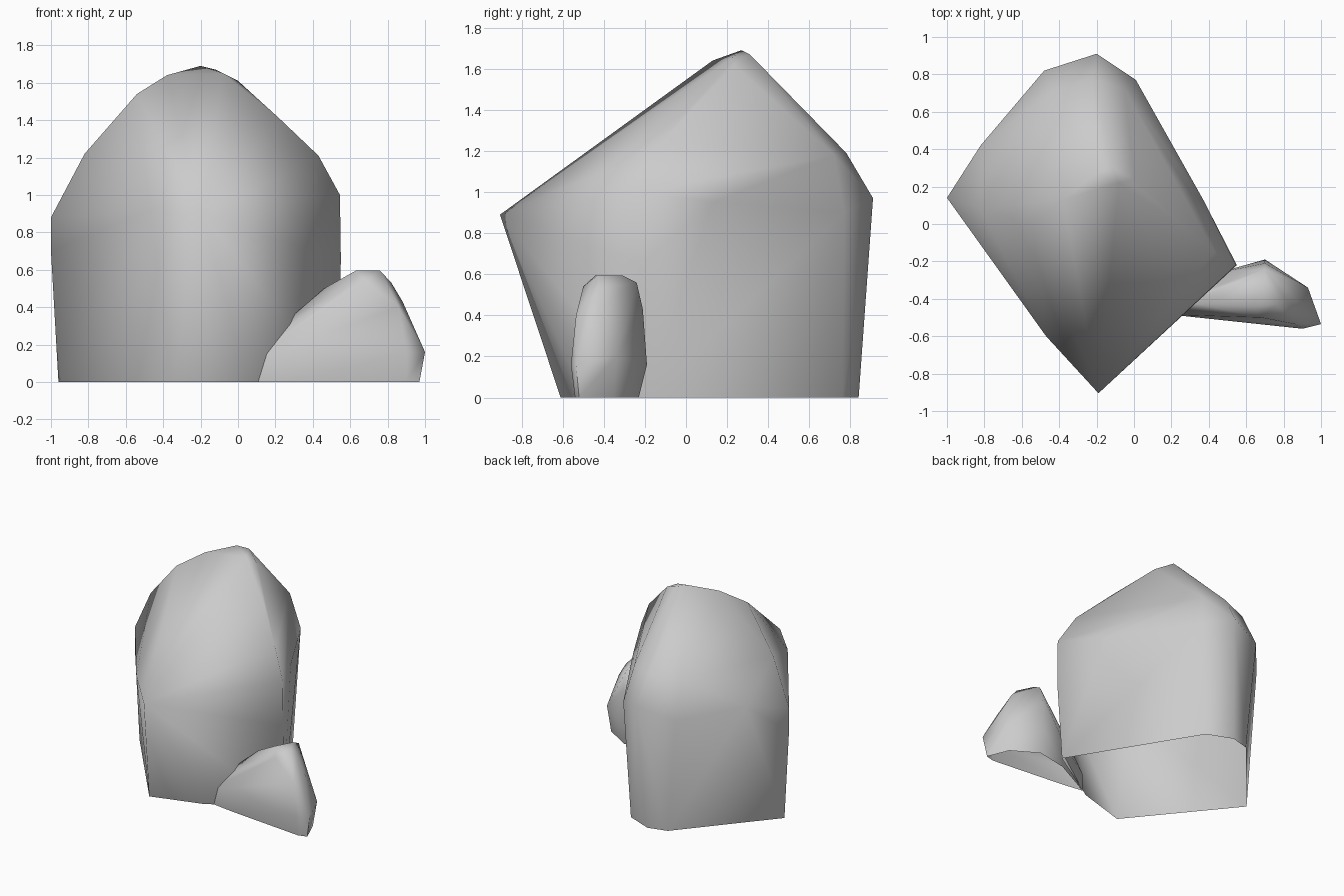
import bpy, bmesh, math

if "Cube" in bpy.data.objects:
    bpy.data.objects.remove(bpy.data.objects["Cube"])


def rock(name, points, angle):
    """Convex boulder chiselled from a few corner points, open underneath."""
    bm = bmesh.new()
    for p in points:
        bm.verts.new(p)
    hull = bmesh.ops.convex_hull(bm, input=bm.verts[:])
    loose = {g for g in hull["geom_interior"] + hull["geom_unused"]
             if isinstance(g, bmesh.types.BMVert)}
    bmesh.ops.delete(bm, geom=list(loose), context="VERTS")
    bmesh.ops.dissolve_limit(bm, angle_limit=math.radians(1),
                             verts=bm.verts[:], edges=bm.edges[:])
    bmesh.ops.recalc_face_normals(bm, faces=bm.faces[:])
    under = [f for f in bm.faces if f.calc_center_median().z < .001]
    bmesh.ops.delete(bm, geom=under, context="FACES")
    me = bpy.data.meshes.new(name)
    bm.to_mesh(me)
    bm.free()
    ob = bpy.data.objects.new(name, me)
    bpy.context.collection.objects.link(ob)
    bpy.ops.object.select_all(action="DESELECT")
    ob.select_set(True)
    bpy.context.view_layer.objects.active = ob
    bpy.ops.object.shade_smooth_by_angle(angle=math.radians(angle))
    return ob


# Large boulder: foot, shoulder ring, ridge and peak
foot = [(-.96, .14, 0), (-.35, -.61, 0), (.05, -.49, 0), (.53, -.19, 0),
        (-.05, .76, 0), (-.25, .84, 0), (-.40, .80, 0)]
shoulder = [(-1, .14, .70), (-1, .14, .88), (-.47, -.60, .92), (-.19, -.905, .89),
            (.05, -.66, .92), (.55, -.22, .65), (.545, -.22, 1.0), (.37, .13, .95),
            (.01, .77, .90), (-.20, .91, .97), (-.48, .82, .90), (-.82, .42, .95)]
crown = [(-.82, .08, 1.22), (-.54, 0, 1.54), (-.38, .13, 1.64), (-.20, .27, 1.69),
         (-.12, .31, 1.67), (-.08, .22, 1.65), (0, .24, 1.61), (.22, .02, 1.41),
         (.43, -.15, 1.21), (-.22, .78, 1.19), (-.05, .72, 1.18), (-.45, .70, 1.17)]
rock("large_boulder", foot + shoulder + crown, 85)

# Small stone leaning at the front right
base = [(.11, -.455, 0), (.28, -.48, 0), (.90, -.54, 0), (.97, -.52, 0),
        (.90, -.35, 0), (.70, -.23, 0), (.45, -.28, 0)]
body = [(.11, -.455, .14), (.20, -.485, .16), (.90, -.56, .16), (1, -.535, .16),
        (.93, -.34, .20), (.70, -.19, .16), (.45, -.26, .18), (.30, -.42, .36),
        (.93, -.46, .30), (.86, -.535, .40), (.70, -.21, .43)]
top = [(.46, -.40, .50), (.63, -.44, .595), (.76, -.43, .595), (.70, -.31, .595),
       (.68, -.50, .54), (.82, -.42, .53), (.88, -.42, .43), (.70, -.24, .56)]
rock("small_stone", base + body + top, 75)
